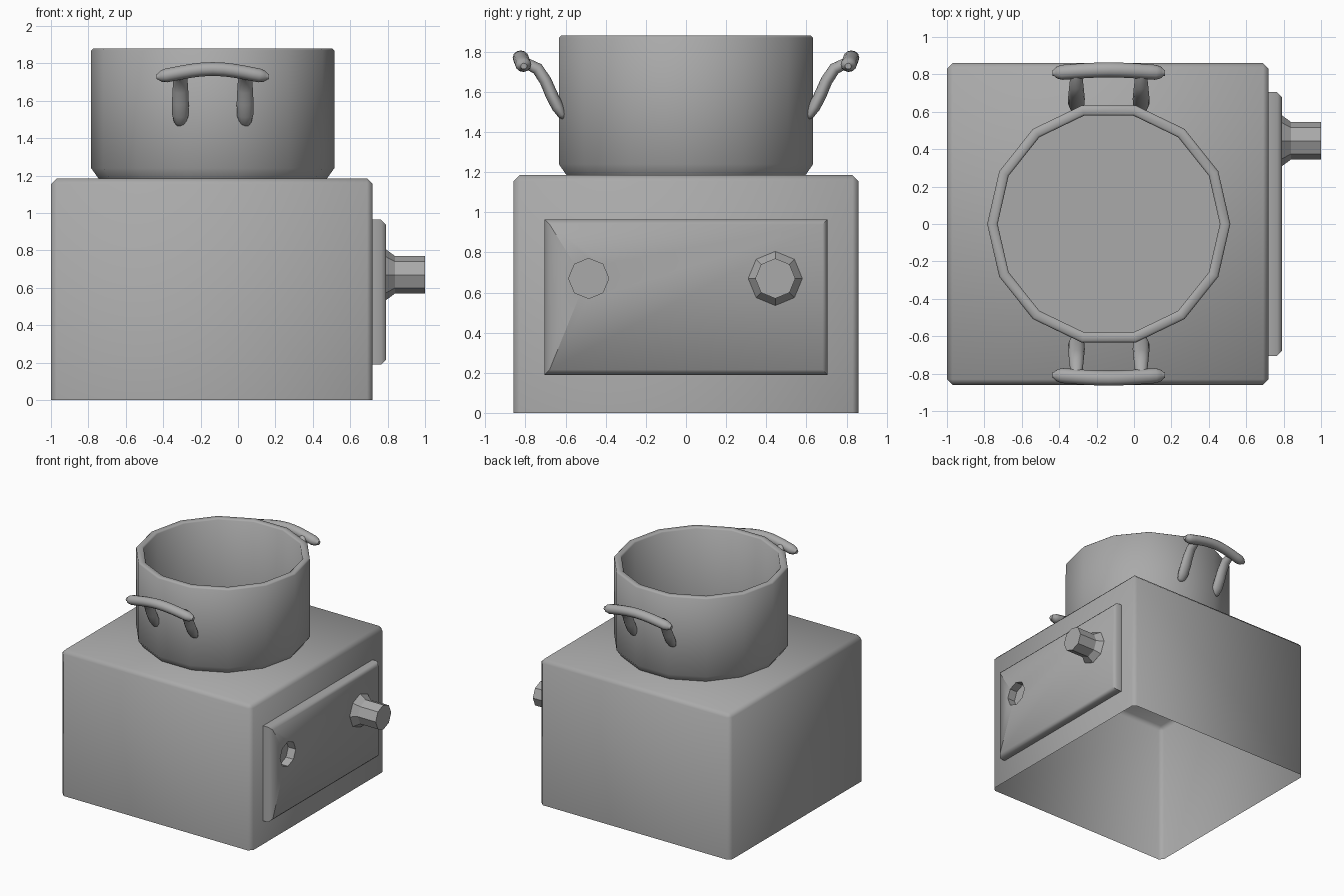
import bpy, bmesh
from math import sin, cos, pi, radians
from mathutils import Matrix, Vector

if "Cube" in bpy.data.objects:
    bpy.data.objects.remove(bpy.data.objects["Cube"])

grey = bpy.data.materials.new("grey metal")
grey.use_nodes = True
grey.diffuse_color = (0.4, 0.4, 0.4, 1)
grey.node_tree.nodes["Principled BSDF"].inputs["Base Color"].default_value = (0.4, 0.4, 0.4, 1)

POT_X = -0.135


def finish(bm, name, angle=50):
    """Turn a bmesh into a named object, smooth up to the given angle."""
    bmesh.ops.remove_doubles(bm, verts=bm.verts, dist=0.0001)
    mesh = bpy.data.meshes.new(name)
    bm.to_mesh(mesh)
    bm.free()
    mesh.materials.append(grey)
    ob = bpy.data.objects.new(name, mesh)
    bpy.context.collection.objects.link(ob)
    bpy.ops.object.select_all(action="DESELECT")
    ob.select_set(True)
    bpy.context.view_layer.objects.active = ob
    if angle:
        bpy.ops.object.shade_smooth_by_angle(angle=radians(angle))
    return ob


def block(x0, x1, y, z0, z1):
    bm = bmesh.new()
    bmesh.ops.create_cube(bm, size=1)
    bmesh.ops.scale(bm, vec=(x1 - x0, 2 * y, z1 - z0), verts=bm.verts)
    bmesh.ops.translate(bm, vec=((x0 + x1) / 2, 0, (z0 + z1) / 2), verts=bm.verts)
    return bm


def skin(bm, rings):
    """Join successive rings of points with quads."""
    rows = [[bm.verts.new(p) for p in ring] for ring in rings]
    for a, b in zip(rows, rows[1:]):
        for i in range(len(a)):
            j = (i + 1) % len(a)
            bm.faces.new((a[i], a[j], b[j], b[i]))
    return rows


def lathe(profile, sides, matrix):
    """Revolve (radius, height) points; close both ends."""
    bm = bmesh.new()
    rows = skin(bm, [[matrix @ Vector((r * cos(2 * pi * i / sides), r * sin(2 * pi * i / sides), h))
                      for i in range(sides)] for r, h in profile])
    bm.faces.new(rows[0][::-1])
    bm.faces.new(rows[-1])
    bmesh.ops.recalc_face_normals(bm, faces=bm.faces)
    return bm


def tube(path, sizes, name, sides=12):
    """Sweep an ellipse along a path; sizes give its two half widths."""
    bm = bmesh.new()
    pts = [Vector(p) for p in path]
    rings = []
    for k, p in enumerate(pts):
        t = (pts[min(k + 1, len(pts) - 1)] - pts[max(k - 1, 0)]).normalized()
        ref = Vector((0, 1, 0)) if abs(t.x) > 0.7 else Vector((1, 0, 0))
        u = (ref - t * ref.dot(t)).normalized()
        v = t.cross(u)
        a, b = sizes[k]
        rings.append([p + u * a * cos(2 * pi * i / sides) + v * b * sin(2 * pi * i / sides)
                      for i in range(sides)])
    rows = skin(bm, rings)
    bm.faces.new(rows[0][::-1])
    bm.faces.new(rows[-1])
    bmesh.ops.recalc_face_normals(bm, faces=bm.faces)
    return finish(bm, name, 60)


# stove body: chamfered box, open underneath
bm = block(-1, 0.72, 0.86, 0, 1.185)
edges = [e for e in bm.edges if max(v.co.z for v in e.verts) > 0.5]
bmesh.ops.bevel(bm, geom=edges, offset=0.03, segments=1, affect="EDGES")
bm.faces.ensure_lookup_table()
bmesh.ops.delete(bm, geom=[f for f in bm.faces if f.normal.z < -0.9], context="FACES_ONLY")
finish(bm, "stove_body")

# control panel with chamfered outer rim and an empty knob socket
bm = block(0.715, 0.79, 0.705, 0.19, 0.965)
edges = [e for e in bm.edges if min(v.co.x for v in e.verts) > 0.75]
bmesh.ops.bevel(bm, geom=edges, offset=0.025, segments=1, affect="EDGES")
panel = finish(bm, "control_panel")


def along_x(y):
    return Matrix.Translation((0, y, 0.67)) @ Matrix.Rotation(pi / 2, 4, "Y")


cutter = finish(lathe([(0.1, 0.723), (0.1, 0.9)], 8, along_x(-0.485)), "socket_cutter", 0)
cutter.hide_render = True
mod = panel.modifiers.new("socket", "BOOLEAN")
mod.object = cutter
mod.operation = "DIFFERENCE"
mod.solver = "EXACT"
bpy.context.view_layer.objects.active = panel
bpy.ops.object.modifier_apply(modifier="socket")
bpy.data.objects.remove(cutter)

# control knob: flared octagon
finish(lathe([(0.135, 0.785), (0.135, 0.792), (0.1, 0.84), (0.1, 1.0)], 8, along_x(0.445)),
       "control_knob", 0)

# pot: fourteen-sided shell with thick rim
pot = [(0.61, 1.184), (0.65, 1.24), (0.65, 1.87), (0.64, 1.88), (0.604, 1.88),
       (0.594, 1.87), (0.594, 1.23)]
finish(lathe(pot, 14, Matrix.Translation((POT_X, 0, 0))), "pot")

# handles: a bowed grip carried by two curved legs, front and back
for side, label in ((-1, "front"), (1, "back")):
    path, sizes = [], []
    n = 16
    for k in range(n + 1):
        s = -cos(pi * k / n)
        bow = cos(s * pi / 2) ** 1.3 if abs(s) < 1 else 0
        path.append((POT_X + 0.3 * s, side * (0.808 + 0.016 * bow), 1.728 + 0.042 * bow))
        r = 0.04 * min(1, (max(0.02, 1 - abs(s)) / 0.12) ** 0.5)
        sizes.append((r, 0.92 * r))
    tube(path, sizes, label + "_handle_grip")
    leg = [(0.607, 1.468), (0.617, 1.485), (0.64, 1.525), (0.672, 1.59),
           (0.70, 1.655), (0.74, 1.715), (0.81, 1.75)]
    widths = [(0.018, 0.01), (0.034, 0.022), (0.044, 0.03), (0.045, 0.031),
              (0.042, 0.03), (0.038, 0.03), (0.03, 0.026)]
    for dx, end in ((-0.173, "right"), (0.173, "left")):
        tube([(POT_X + dx, side * y, z) for y, z in leg], widths,
             label + "_handle_leg_" + end)
